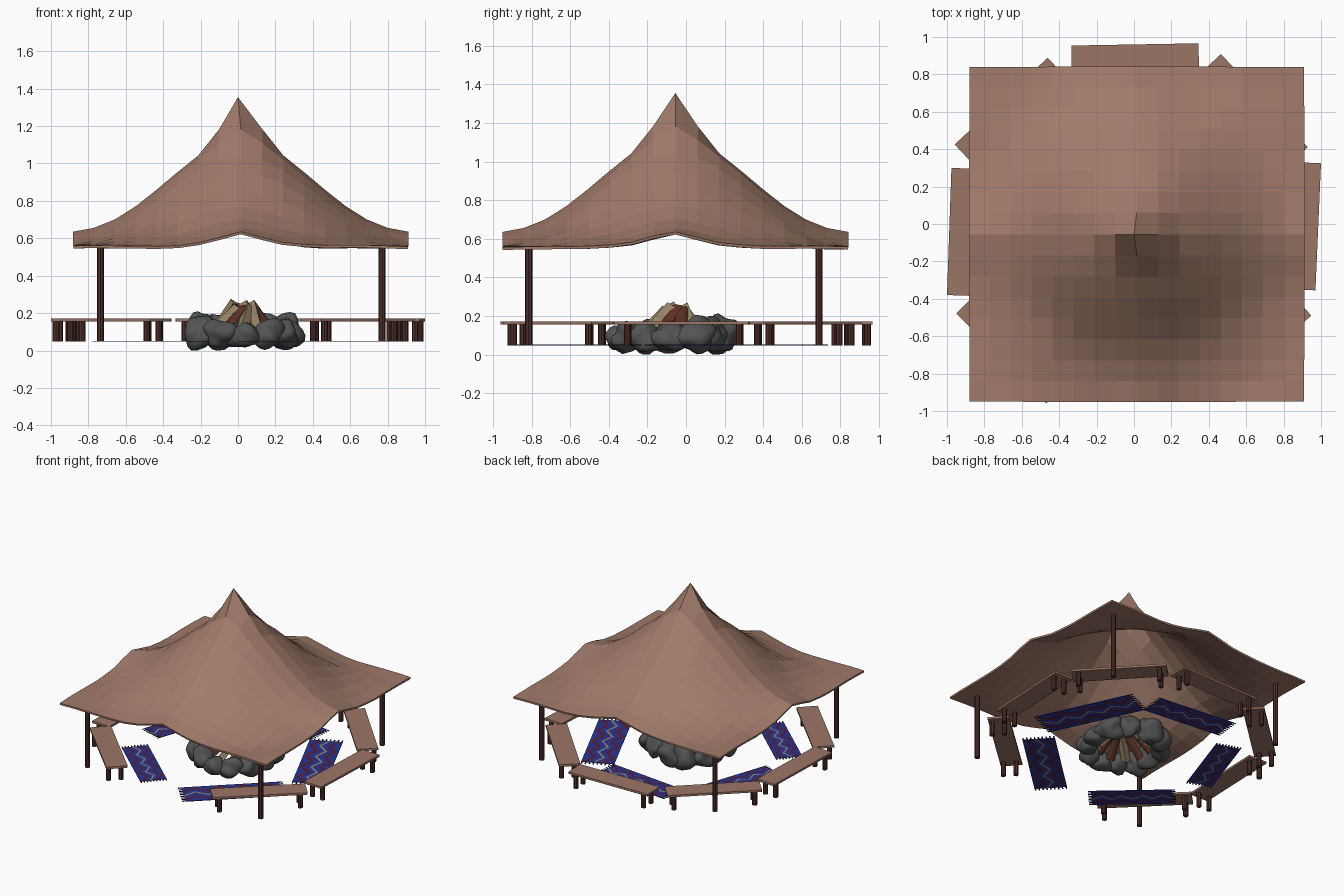
import bpy, bmesh, math, random
from mathutils import Vector, Matrix, noise

if "Cube" in bpy.data.objects:
    bpy.data.objects.remove(bpy.data.objects["Cube"])

random.seed(4)


def mat(name, r, g, b):
    m = bpy.data.materials.new(name)
    m.diffuse_color = (r, g, b, 1)
    m.use_nodes = True
    m.node_tree.nodes["Principled BSDF"].inputs["Base Color"].default_value = m.diffuse_color
    return m


CLOTH = mat("cloth", .36, .20, .145)
PLANK = mat("plank", .33, .18, .13)
DARK = mat("dark_wood", .075, .028, .022)
STONE = mat("stone", .085, .09, .09)
TAN = mat("split_wood", .30, .22, .13)
BARK = mat("bark", .11, .03, .018)
BLUE = mat("rug_blue", .02, .035, .30)
RED = mat("rug_red", .13, .01, .015)
SAND = mat("rug_sand", .32, .22, .14)
NAVY = mat("rug_fringe", .012, .015, .06)


def finish(bm, name, *mats):
    bmesh.ops.recalc_face_normals(bm, faces=bm.faces)
    me = bpy.data.meshes.new(name)
    bm.to_mesh(me)
    bm.free()
    for m in mats:
        me.materials.append(m)
    ob = bpy.data.objects.new(name, me)
    bpy.context.collection.objects.link(ob)
    return ob


def box(bm, loc, size, mi=0):
    vs = bmesh.ops.create_cube(bm, size=1, matrix=Matrix.Translation(loc) @ Matrix.Diagonal((*size, 1)))["verts"]
    for f in {f for v in vs for f in v.link_faces}:
        f.material_index = mi


def post(bm, x, y, z0, z1, r, mi=0):
    vs = bmesh.ops.create_cone(bm, cap_ends=True, segments=8, radius1=r, radius2=r, depth=z1 - z0,
                               matrix=Matrix.Translation((x, y, (z0 + z1) / 2)))["verts"]
    for f in {f for v in vs for f in v.link_faces}:
        f.material_index = mi


# canopy: square cloth draped from a peak, with a soft fold along each axis
PROFILE = [(0, 1.348), (.18, 1.07), (.34, .935), (.49, .80), (.615, .695), (.75, .615), (.9, .569), (1.0, .556), (1.4, .548)]


def drape(r):
    for (a, za), (b, zb) in zip(PROFILE, PROFILE[1:]):
        if r <= b:
            return za + (zb - za) * (r - a) / (b - a)
    return PROFILE[-1][1]


bm = bmesh.new()
bmesh.ops.create_grid(bm, x_segments=16, y_segments=16, size=.895)
for v in bm.verts:
    x, y = v.co.x, v.co.y
    r, off = math.hypot(x, y), min(abs(x), abs(y))
    fold = .058 * max(0, 1 - off / .26) * min(1, r / .895) ** 2
    jig = .01 * noise.noise(Vector((x * 4, y * 4, 0))) if r > .1 and off > .01 else 0
    v.co = (x + .015, y - .055, drape(r) + fold + jig)
    if r < .01:
        v.co.x -= .015
canopy = finish(bm, "canopy", CLOTH)
sol = canopy.modifiers.new("thickness", "SOLIDIFY")
sol.thickness = .014
sol.offset = 0

# four canopy posts
bm = bmesh.new()
for sx in (-1, 1):
    for sy in (-1, 1):
        post(bm, .017 + .752 * sx, -.063 + .752 * sy, .047, .555, .019)
finish(bm, "canopy_posts", DARK)

# seven benches, given by middle of the outer edge and facing angle; front left open
BENCHES = [(.985, -.015, -2.5), (.697, .66, 43), (.005, .96, 88 + 3), (-.71, .657, 133),
           (-.988, -.04, 178), (-.71, -.72, 225), (.695, -.717, 312)]
for i, (x, y, deg) in enumerate(BENCHES):
    bm = bmesh.new()
    box(bm, (-.077, 0, .163), (.154, .68, .016))
    for lx in (-.115, -.025):
        for ly in (-.29, .29):
            post(bm, lx, ly, .047, .158, .018, 1)
    ob = finish(bm, f"bench_{i + 1}", PLANK, DARK)
    ob.location = (x, y, 0)
    ob.rotation_euler.z = math.radians(deg)


# woven rugs: zigzag stripes and tasselled ends
def rug(name, x, y, length, deg):
    w, body, n = length * .31, length * .93, 8
    rows = [-.5, -.33, -.23, -.04, .04, .23, .33, .5]
    mats = [0, 1, 0, 2, 0, 1, 0]
    bm = bmesh.new()
    grid = []
    for i in range(n + 1):
        zig = .12 if i % 2 else -.12
        grid.append([bm.verts.new((body * (i / n - .5), w * (v + (0 if abs(v) == .5 else zig)), .052))
                     for v in rows])
    for a, b in zip(grid, grid[1:]):
        for j in range(len(rows) - 1):
            bm.faces.new((a[j], b[j], b[j + 1], a[j + 1])).material_index = mats[j]
    bottom = bmesh.ops.extrude_face_region(bm, geom=bm.faces[:], use_keep_orig=True)["geom"]
    for v in bottom:
        if isinstance(v, bmesh.types.BMVert):
            v.co.z -= .005
    t = length * .035
    for s in (-1, 1):
        for k in range(9):
            box(bm, (s * (body + t) / 2, w * (k / 8 - .5) * .95, .0495), (t, w * .04, .004), 3)
    ob = finish(bm, name, BLUE, RED, SAND, NAVY)
    ob.location = (x, y, 0)
    ob.rotation_euler.z = math.radians(deg)


rug("rug_front_left", -.435, -.54, .62, -42)
rug("rug_front_right", .35, -.57, .75, 43)
rug("rug_right", .56, .185, .77, 115)
rug("rug_back", -.01, .60, .66, -6)
rug("rug_left", -.59, .18, .61, 71)

# ring of irregular rounded stones
N = 12
for i in range(N):
    a = 2 * math.pi * (i + random.uniform(-.12, .12)) / N
    bm = bmesh.new()
    bmesh.ops.create_icosphere(bm, subdivisions=3, radius=1)
    seed = Vector((i * 7.3, i * 3.1, i))
    for v in bm.verts:
        v.co *= 1 + .5 * noise.noise(v.co * 1.0 + seed)
    r = .257 + random.uniform(-.015, .015)
    back = .5 + .5 * math.sin(a)
    scale = Vector((.075, random.uniform(.08, .105), random.uniform(.066, .08) + .012 * back))
    bm.transform(Matrix.Translation((.033 + r * math.cos(a), -.08 + r * math.sin(a), .088 + .02 * back))
                 @ Matrix.Rotation(a, 4, 'Z') @ Matrix.Rotation(random.uniform(-.3, .3), 4, 'X')
                 @ Matrix.Diagonal((*scale, 1)))
    for v in bm.verts:
        v.co.z = max(v.co.z, 0)
    for f in bm.faces:
        f.smooth = True
    finish(bm, f"fire_stone_{i + 1}", STONE)

# split logs leaning together, bark on the rounded side
LOGS = 10
for i in range(LOGS):
    a = 2 * math.pi * (i + .3) / LOGS
    c, s = math.cos(a), math.sin(a)
    foot = Vector((.03 + .19 * c, -.07 + .19 * s, .07))
    top = Vector((.03 + .05 * c - .03 * s, -.06 + .05 * s + .03 * c, random.uniform(.21, .245)))
    axis = (top - foot).normalized()
    side = Vector((-s, c, 0))
    out = side.cross(axis).normalized()
    if out.dot(Vector((c, s, 0))) < 0:
        out = -out
    turn = math.pi * (i % 3 != 0)
    prof = [(0, -.03)] + [(.05 * math.sin(t), .05 * math.cos(t) - .03) for t in (-.7, -.25, .25, .7)]
    bm = bmesh.new()
    ends = []
    for p in (foot, top + axis * .02):
        ends.append([bm.verts.new(p + side * u + out * (v * math.cos(turn))) for u, v in prof])
    for e in ends:
        bm.faces.new(e)
    for j in range(5):
        k = (j + 1) % 5
        f = bm.faces.new((ends[0][j], ends[0][k], ends[1][k], ends[1][j]))
        f.material_index = 1 if j in (1, 2, 3) else 0
    finish(bm, f"log_{i + 1}", TAN, BARK)
